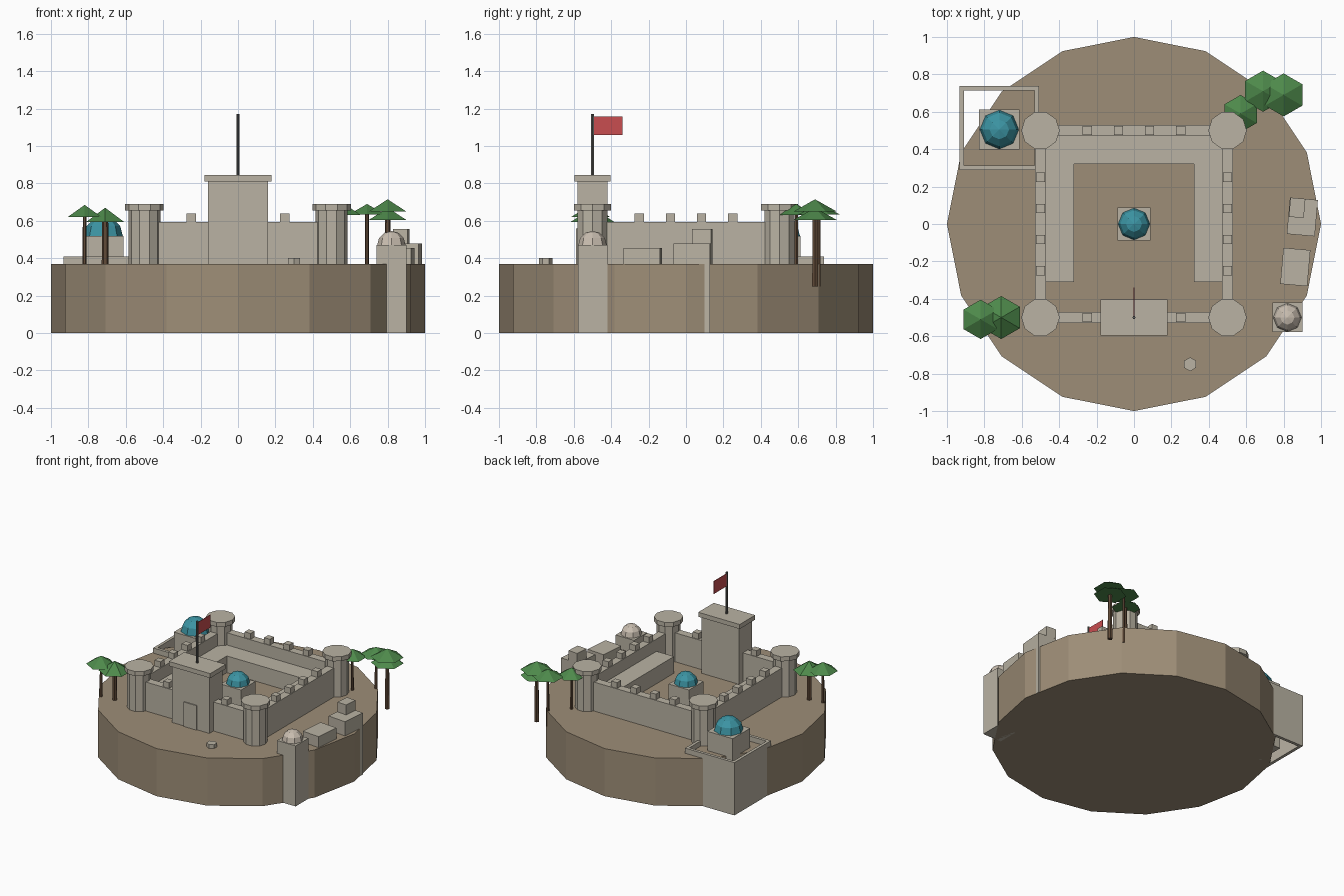
import bpy
import bmesh
from math import pi, radians, sin, cos
from mathutils import Matrix

old = bpy.data.objects.get("Cube")
if old:
    bpy.data.objects.remove(old, do_unlink=True)


def material(name, r, g, b):
    m = bpy.data.materials.new(name)
    m.use_nodes = True
    m.diffuse_color = (r, g, b, 1)
    m.node_tree.nodes["Principled BSDF"].inputs["Base Color"].default_value = (r, g, b, 1)
    return m


SAND = material("sand", 0.34, 0.27, 0.185)
STONE = material("pale stone", 0.49, 0.45, 0.37)
PLASTER = material("light plaster", 0.58, 0.51, 0.43)
TEAL = material("teal glaze", 0.045, 0.30, 0.37)
LEAF = material("palm green", 0.075, 0.25, 0.07)
BARK = material("bark brown", 0.12, 0.07, 0.04)
RED = material("flag red", 0.58, 0.075, 0.08)
IRON = material("dark iron", 0.12, 0.12, 0.11)

GROUND = 0.37
BURIED = 0.3


def finish(name, bm, mat):
    mesh = bpy.data.meshes.new(name)
    bm.normal_update()
    bm.to_mesh(mesh)
    bm.free()
    mesh.materials.append(mat)
    obj = bpy.data.objects.new(name, mesh)
    bpy.context.collection.objects.link(obj)
    return obj


def block(name, x, y, z, mat=STONE, turn=0):
    """Box from (low, high) ranges, turned about its own centre."""
    mid = [(a + b) / 2 for a, b in (x, y, z)]
    size = [b - a for a, b in (x, y, z)]
    bm = bmesh.new()
    bmesh.ops.create_cube(bm, size=1, matrix=Matrix.Translation(mid)
                          @ Matrix.Rotation(radians(turn), 4, "Z")
                          @ Matrix.Diagonal((*size, 1)))
    return finish(name, bm, mat)


def prism(name, x, y, z0, z1, sides, r0, r1, mat, turn=0):
    """Upright prism or cone with a first corner towards +x."""
    bm = bmesh.new()
    ring = [(cos(2 * pi * i / sides + radians(turn)), sin(2 * pi * i / sides + radians(turn)))
            for i in range(sides)]
    low = [bm.verts.new((x + r0 * c, y + r0 * s, z0)) for c, s in ring]
    bm.faces.new(low[::-1])
    if r1:
        high = [bm.verts.new((x + r1 * c, y + r1 * s, z1)) for c, s in ring]
        bm.faces.new(high)
    else:
        tip = bm.verts.new((x, y, z1))
    for i in range(sides):
        j = (i + 1) % sides
        bm.faces.new((low[i], low[j], high[j], high[i]) if r1 else (low[i], low[j], tip))
    return finish(name, bm, mat)


def dome(name, x, y, z, r, mat):
    """Faceted half sphere."""
    bm = bmesh.new()
    bmesh.ops.create_uvsphere(bm, u_segments=8, v_segments=6, radius=r,
                              matrix=Matrix.Translation((x, y, z)))
    bmesh.ops.delete(bm, geom=[v for v in bm.verts if v.co.z < z - 0.001], context="VERTS")
    return finish(name, bm, mat)


# Island
prism("island", 0, 0, 0, GROUND, 16, 1, 1, SAND)

# Curtain walls with merlons
for sign, side in ((-1, "front"), (1, "back")):
    edge = (sign * 0.5 - 0.03, sign * 0.5 + 0.03)
    block(side + "_wall", (-0.45, 0.45), edge, (BURIED, 0.595))
    for t in (-0.25, -0.083, 0.083, 0.25):
        if side == "back" or abs(t) > 0.2:
            block(side + "_merlon", (t - 0.025, t + 0.025),
                  (sign * 0.5 - 0.025, sign * 0.5 + 0.025), (0.595, 0.64))
for sign, side in ((-1, "right"), (1, "left")):
    edge = (sign * 0.5 - 0.03, sign * 0.5 + 0.03)
    block(side + "_wall", edge, (-0.45, 0.45), (BURIED, 0.595))
    for t in (-0.25, -0.083, 0.083, 0.25):
        block(side + "_merlon", (sign * 0.5 - 0.025, sign * 0.5 + 0.025),
              (t - 0.025, t + 0.025), (0.595, 0.64))

# Corner towers
for x in (-0.5, 0.5):
    for y in (-0.5, 0.5):
        prism("tower_body", x, y, BURIED, 0.66, 10, 0.085, 0.085, STONE)
        prism("tower_cap", x, y, 0.655, 0.69, 10, 0.103, 0.103, STONE)

# Gatehouse and flag
block("gatehouse", (-0.16, 0.16), (-0.58, -0.42), (BURIED, 0.815))
block("gatehouse_cap", (-0.178, 0.178), (-0.595, -0.405), (0.81, 0.845))
block("gate_panel", (-0.055, 0.055), (-0.588, -0.579), (BURIED, 0.56))
prism("flagpole", 0, -0.5, 0.84, 1.17, 6, 0.008, 0.008, IRON)
block("flag", (-0.002, 0.002), (-0.5, -0.34), (1.06, 1.158), RED)

# Courtyard ranges and central shrine
block("back_range", (-0.47, 0.47), (0.32, 0.47), (BURIED, 0.5))
for sign in (-1, 1):
    block("side_range", sorted((sign * 0.32, sign * 0.47)), (-0.31, 0.32), (BURIED, 0.5))
block("shrine", (-0.088, 0.088), (-0.088, 0.088), (BURIED, 0.5))
dome("shrine_dome", 0, 0, 0.5, 0.085, TEAL)

# Walled hall on the rim
block("hall", (-0.83, -0.612), (0.397, 0.612), (0, 0.52))
dome("hall_dome", -0.72, 0.505, 0.52, 0.104, TEAL)
for y in (0.29, 0.715):
    block("hall_yard_wall", (-0.933, -0.508), (y, y + 0.023), (0, 0.41))
for x in (-0.933, -0.531):
    block("hall_yard_wall", (x, x + 0.023), (0.313, 0.715), (0, 0.41))

# Houses and domed tower on the rim
block("stepped_house", (0.825, 0.975), (-0.06, 0.135), (0, 0.48), turn=-5)
block("stepped_house_loft", (0.832, 0.912), (0.035, 0.138), (0.48, 0.557), turn=-5)
block("low_house", (0.79, 0.935), (-0.327, -0.133), (0.01, 0.455), turn=-5)
block("rim_tower", (0.74, 0.9), (-0.578, -0.42), (0, 0.47))
dome("rim_tower_dome", 0.82, -0.5, 0.47, 0.076, PLASTER)

# Well
prism("well", 0.3, -0.75, BURIED, 0.4, 6, 0.037, 0.037, STONE, 30)

# Palms: x, y, eave height, tip height, crown radius, trunk radius
PALMS = [(0.8, 0.69, 0.605, 0.715, 0.115, 0.018), (0.69, 0.71, 0.635, 0.69, 0.11, 0.012),
         (0.57, 0.59, 0.63, 0.69, 0.1, 0.012), (-0.82, -0.51, 0.62, 0.685, 0.105, 0.012),
         (-0.71, -0.5, 0.595, 0.67, 0.115, 0.02)]
for x, y, eave, tip, r, trunk in PALMS:
    prism("palm_trunk", x, y, 0.25, eave + 0.02, 6, trunk, trunk * 0.8, BARK)
    if tip - eave > 0.1:
        prism("palm_lower_crown", x, y, eave, eave + 0.065, 6, r, 0, LEAF, 30)
        eave += 0.045
    prism("palm_crown", x, y, eave, tip, 6, r, 0, LEAF, 30)
